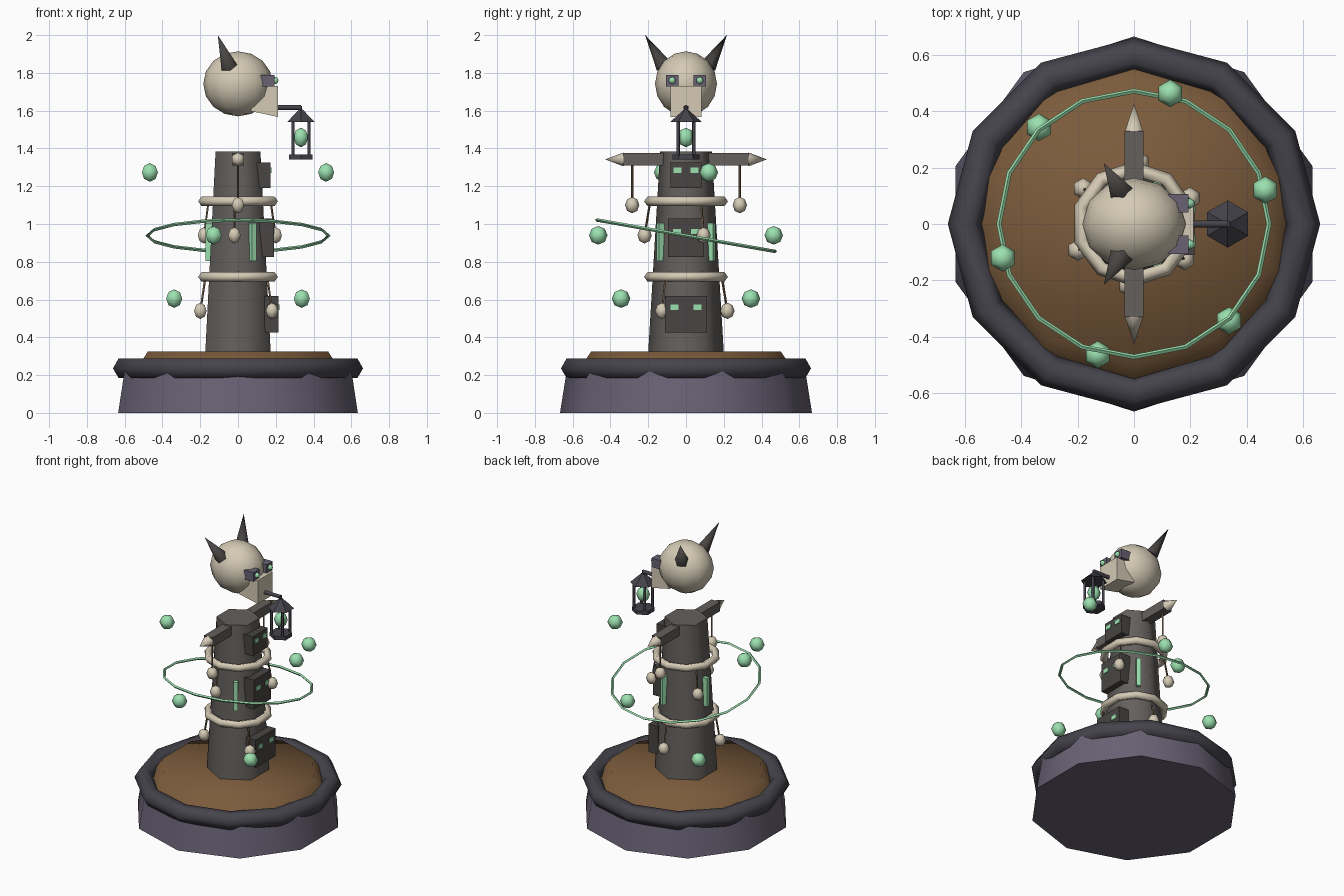
import bpy, math
from mathutils import Vector

if "Cube" in bpy.data.objects:
    bpy.data.objects.remove(bpy.data.objects["Cube"])


def material(name, rgb):
    m = bpy.data.materials.new(name)
    m.diffuse_color = (*rgb, 1)
    m.use_nodes = True
    m.node_tree.nodes["Principled BSDF"].inputs["Base Color"].default_value = m.diffuse_color
    return m


PURPLE = material("purple_stone", (0.14, 0.12, 0.175))
IRON = material("dark_iron", (0.06, 0.057, 0.072))
BROWN = material("earth", (0.20, 0.105, 0.045))
WOOD = material("grey_wood", (0.125, 0.115, 0.108))
DARK = material("dark_wood", (0.065, 0.06, 0.057))
BONE = material("bone", (0.66, 0.59, 0.46))
CORD = material("cord", (0.17, 0.11, 0.065))
GLOW = material("green_glow", (0.33, 0.75, 0.43))


def finish(name, mat, smooth=None):
    o = bpy.context.object
    o.name = name
    o.data.materials.append(mat)
    if smooth:
        bpy.ops.object.shade_smooth_by_angle(angle=math.radians(smooth))
    return o


def frustum(name, mat, sides, r1, r2, z1, z2, x=0, smooth=None):
    bpy.ops.mesh.primitive_cone_add(vertices=sides, radius1=r1, radius2=r2, depth=z2 - z1,
                                    location=(x, 0, (z1 + z2) / 2))
    return finish(name, mat, smooth)


def rod(name, mat, a, b, r1, r2, sides, smooth=65):
    a, b = Vector(a), Vector(b)
    bpy.ops.mesh.primitive_cone_add(vertices=sides, radius1=r1, radius2=r2, depth=(b - a).length,
                                    location=(a + b) / 2,
                                    rotation=(b - a).to_track_quat('Z', 'Y').to_euler())
    return finish(name, mat, smooth)


def box(name, mat, lo, hi, rot=0):
    lo, hi = Vector(lo), Vector(hi)
    bpy.ops.mesh.primitive_cube_add(size=1, location=(lo + hi) / 2, scale=hi - lo)
    o = finish(name, mat)
    bpy.ops.object.transform_apply(location=True, rotation=True, scale=True)
    o.rotation_euler.z = rot
    return o


def ball(name, mat, loc, scale, seg=6, rings=4):
    bpy.ops.mesh.primitive_uv_sphere_add(segments=seg, ring_count=rings, radius=1,
                                         location=loc, scale=scale)
    return finish(name, mat, 80)


def torus(name, mat, R, r, z, n, m, rot=(0, 0, 0)):
    bpy.ops.mesh.primitive_torus_add(major_radius=R, minor_radius=r, major_segments=n,
                                     minor_segments=m, location=(0, 0, z), rotation=rot)
    return finish(name, mat, 80)


def polar(r, deg, z):
    a = math.radians(deg)
    return Vector((r * math.cos(a), r * math.sin(a), z))


def charm(name, top, bead):
    rod(name + "_cord", CORD, top, bead, 0.006, 0.006, 4)
    ball(name + "_bead", BONE, bead, (0.038, 0.038, 0.043))


# Base
frustum("base", PURPLE, 10, 0.667, 0.632, 0, 0.22, smooth=40)
torus("base_rim", IRON, 0.602, 0.06, 0.236, 12, 6)
frustum("earth_mound", BROWN, 10, 0.572, 0.502, 0.22, 0.325, smooth=60)

# Pillar with bone rings and hanging charms
frustum("pillar", WOOD, 6, 0.20, 0.137, 0.32, 1.385, smooth=65)
for i, (z, start) in enumerate([(0.72, 85), (1.12, 25)]):
    torus(f"bone_ring_{i}", BONE, 0.195, 0.027, z, 10, 5, rot=(0, 0, math.pi / 2))
    for k in range(3):
        a = start + 120 * k
        charm(f"ring_charm_{i}_{k}", polar(0.19, a, z), polar(0.22, a, z - 0.18))

# Carved faces stacked on the right side: half width, z range, front x, eye y, eye z
for i, (w, z1, z2, x, ey, ez) in enumerate([(0.11, 0.425, 0.62, 0.215, 0.06, 0.56),
                                            (0.095, 0.825, 1.03, 0.19, 0.048, 0.96),
                                            (0.083, 1.19, 1.325, 0.173, 0.045, 1.285)]):
    box(f"carved_face_{i}", DARK, (x - 0.075, -w, z1), (x, w, z2))
    for s in (-1, 1):
        box(f"carved_eye_{i}", GLOW, (x - 0.01, s * ey - 0.021, ez - 0.014),
            (x + 0.004, s * ey + 0.021, ez + 0.014))

# Glowing inlays
for a in (60, 180, 300):
    box("glow_inlay", GLOW, (0.135, -0.014, 0.805), (0.172, 0.014, 1.005), math.radians(a))

# Crossbar
box("crossbar", WOOD, (-0.033, -0.33, 1.31), (0.033, 0.33, 1.375))
for s in (-1, 1):
    rod("crossbar_tip", BONE, (0, s * 0.33, 1.342), (0, s * 0.428, 1.342), 0.037, 0, 6)
    charm("crossbar_charm", (0, s * 0.285, 1.32), (0, s * 0.285, 1.10))

# Tilted halo and floating orbs
torus("halo", GLOW, 0.48, 0.009, 0.938, 16, 4, rot=(math.radians(-10), 0, 0))
for k in range(6):
    ball("orb", GLOW, polar(0.482, 14.5 + 60 * k, (1.273, 0.94, 0.605)[k % 3]), (0.049,) * 3)

# Skull with tapered muzzle
ball("skull", BONE, (0, 0, 1.742), (0.184, 0.164, 0.172), 12, 8)
muzzle = box("muzzle", BONE, (0.07, -0.083, 1.567), (0.212, 0.083, 1.73))
for v in muzzle.data.vertices:
    if v.co.x < 0.1 and v.co.z < 1.6:
        v.co.z += 0.03
for s in (-1, 1):
    box("eye_socket", PURPLE, (0.12, s * 0.073 - 0.033, 1.727), (0.194, s * 0.073 + 0.033, 1.79))
    ball("eye", GLOW, (0.198, s * 0.073, 1.76), (0.019,) * 3)
    rod("horn", DARK, (-0.048, s * 0.115, 1.835), (-0.107, s * 0.216, 2.0), 0.046, 0, 5, 75)

# Lantern hung from the muzzle
LX = 0.333
rod("lantern_arm", IRON, (0.15, 0, 1.617), (LX, 0, 1.617), 0.014, 0.014, 6)
rod("lantern_link", IRON, (LX, 0, 1.59), (LX, 0, 1.625), 0.008, 0.008, 6)
frustum("lantern_roof", IRON, 6, 0.084, 0.012, 1.54, 1.605, x=LX)
frustum("lantern_floor", IRON, 6, 0.072, 0.072, 1.342, 1.368, x=LX)
for sx in (-1, 1):
    for sy in (-1, 1):
        p = (LX + sx * 0.042, sy * 0.042)
        rod("lantern_post", IRON, (*p, 1.36), (*p, 1.545), 0.009, 0.009, 6)
ball("lantern_flame", GLOW, (LX, 0, 1.458), (0.044, 0.044, 0.052))
